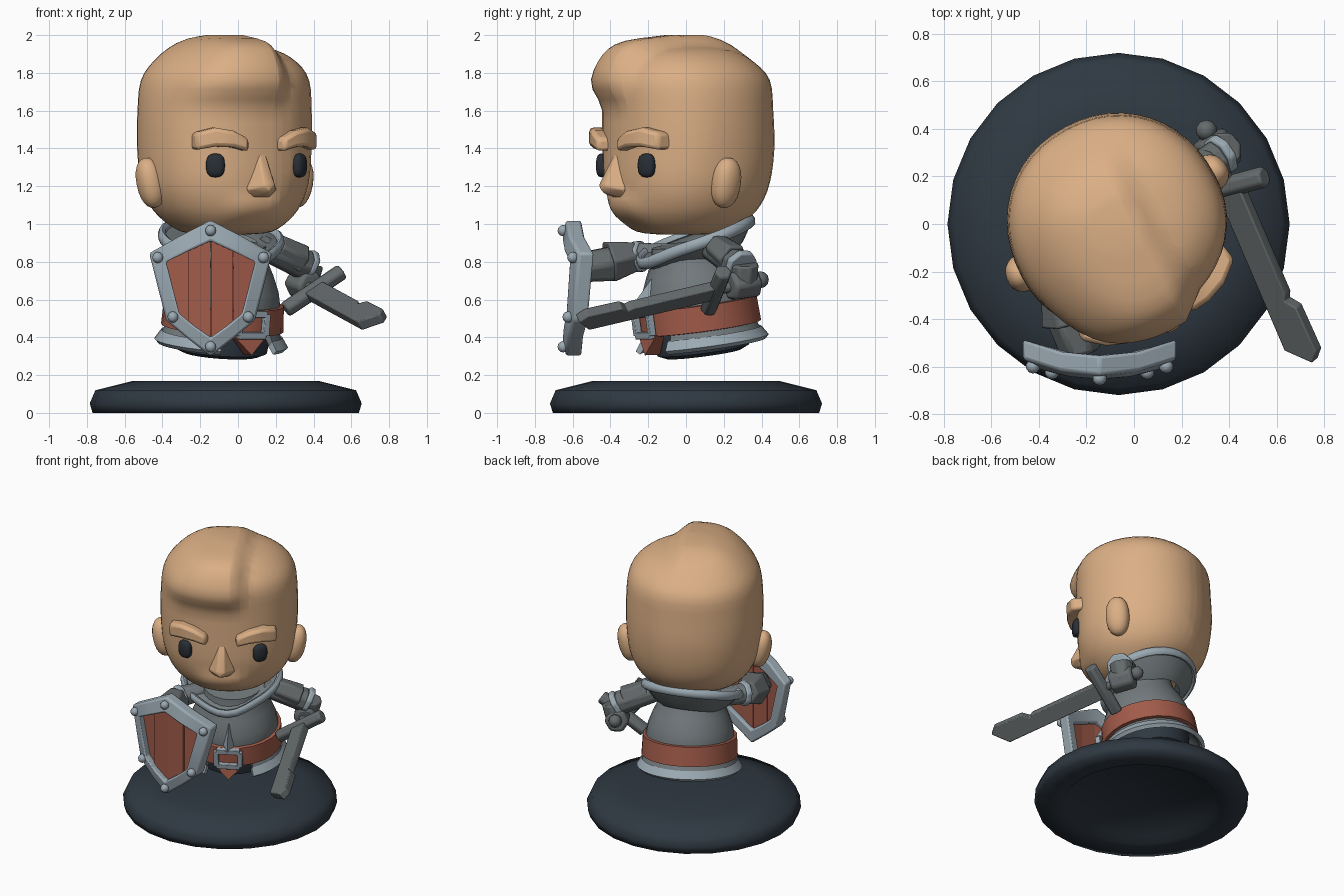
import bpy, bmesh
from math import sin, cos, pi, radians, copysign
from mathutils import Matrix, Vector

cube = bpy.data.objects.get("Cube")
if cube:
    bpy.data.objects.remove(cube)


def material(name, *rgb):
    m = bpy.data.materials.new(name)
    m.use_nodes = True
    m.diffuse_color = (*rgb, 1)
    m.node_tree.nodes["Principled BSDF"].inputs["Base Color"].default_value = (*rgb, 1)
    return m


SKIN = material("skin", .71, .43, .235)
STEEL = material("light steel", .33, .40, .45)
GREY = material("armour grey", .17, .195, .205)
IRON = material("dark iron", .13, .145, .15)
RED = material("brick red", .36, .105, .068)
SLATE = material("dark slate", .028, .04, .054)
EYE = material("eye dark", .022, .028, .036)

T, I = Matrix.Translation, Matrix.Identity(4)


def turn(deg, axis):
    return Matrix.Rotation(radians(deg), 4, axis)


# Frames: whole figure, leaning body, tilted collar
FIG = T((-.065, -.01, 0)) @ turn(28, 'Z')
BODY = FIG @ T((.024, .077, .5)) @ turn(8.5, 'X') @ T((0, 0, -.5))
NECK = FIG @ T((.01, .05, .915)) @ turn(-12, 'Z') @ turn(20, 'X') @ turn(12, 'Z')


def finish(name, bm, mat, frame=I, angle=35, bevel=0):
    bmesh.ops.recalc_face_normals(bm, faces=bm.faces)
    me = bpy.data.meshes.new(name)
    bm.to_mesh(me)
    bm.free()
    me.materials.append(mat)
    me.transform(frame)
    me.shade_smooth()
    me.set_sharp_from_angle(angle=radians(angle))
    ob = bpy.data.objects.new(name, me)
    bpy.context.collection.objects.link(ob)
    if bevel:
        b = ob.modifiers.new("soft edges", 'BEVEL')
        b.width, b.segments = bevel, 2


def loft(rings, wrap=False, cap=True):
    """Skin a list of closed rings."""
    bm = bmesh.new()
    vs = [[bm.verts.new(p) for p in r] for r in rings]
    n = len(rings[0])
    for a, b in zip(vs, vs[1:] + (vs[:1] if wrap else [])):
        for i in range(n):
            j = (i + 1) % n
            bm.faces.new((a[i], a[j], b[j], b[i]))
    if cap and not wrap:
        bm.faces.new(vs[0])
        bm.faces.new(vs[-1])
    return bm


def revolve(profile, n=24):
    return loft([[(r * sin(2 * pi * i / n), -r * cos(2 * pi * i / n), z)
                  for i in range(n)] for r, z in profile])


def sector(section, gap, n=28):
    """Sweep a cross-section round the back, leaving a gap at the front."""
    angles = [radians(gap + (360 - 2 * gap) * i / n) for i in range(n + 1)]
    return loft([[(r * sin(a), -r * cos(a), z) for r, z in section] for a in angles])


def hull(points):
    bm = bmesh.new()
    for p in points:
        bm.verts.new(p)
    bmesh.ops.convex_hull(bm, input=bm.verts)
    return bm


def strut(name, a, b, r1, r2, mat, frame=I, n=8, bevel=.012):
    a, b = Vector(a), Vector(b)
    bm = bmesh.new()
    bmesh.ops.create_cone(bm, cap_ends=True, segments=n, radius1=r1, radius2=r2, depth=(b - a).length)
    rot = (b - a).to_track_quat('Z', 'Y').to_matrix().to_4x4()
    finish(name, bm, mat, frame @ T((a + b) / 2) @ rot @ turn(180 / n, 'Z'), bevel=bevel)


def ball(name, at, size, mat, frame=I, rot=I, power=1, u=20, v=12):
    """Ellipsoid; a power below 1 squares it off."""
    bm = bmesh.new()
    bmesh.ops.create_uvsphere(bm, u_segments=u, v_segments=v, radius=1)
    for p in bm.verts:
        p.co = [copysign(abs(c) ** power, c) for c in p.co]
    finish(name, bm, mat, frame @ T(at) @ rot @ Matrix.Diagonal((*size, 1)), 60)


def step(a, b, t):
    t = min(1, max(0, (t - a) / (b - a)))
    return t * t * (3 - 2 * t)


# Round stand with a shallow hollow underneath
finish("stand", revolve([(.49, .04), (.53, 0), (.705, 0), (.72, .05), (.69, .12), (.49, .17)]), SLATE, T((-.065, 0, 0)), 75)

# Head: lofted rounded rings (z, half width, front depth, back depth)
rows = [(.945, .12, .14, .10), (.96, .24, .25, .20), (1.02, .33, .33, .32), (1.1, .395, .38, .40),
        (1.22, .44, .41, .45), (1.4, .458, .415, .475), (1.6, .458, .418, .467),
        (1.76, .44, .42, .45), (1.855, .375, .365, .365), (1.92, .26, .27, .25), (1.95, .10, .10, .10)]
rows = [Vector(r) for r in rows]
fine = []
for k in range(len(rows) - 1):
    p0, p1, p2, p3 = rows[max(k - 1, 0)], rows[k], rows[k + 1], rows[min(k + 2, len(rows) - 1)]
    for t in (0, 1 / 3, 2 / 3):
        fine.append(p1 + .5 * t * (p2 - p0 + t * (2 * p0 - 5 * p1 + 4 * p2 - p3 + t * (3 * (p1 - p2) + p3 - p0))))
fine.append(rows[-1])


def head_ring(z, rx, front, back, n=48):
    ring = []
    for i in range(n):
        s, c = sin(2 * pi * i / n), -cos(2 * pi * i / n)
        e = 2 / 2.12
        ring.append((rx * copysign(abs(s) ** e, s), (front if c < 0 else back) * copysign(abs(c) ** e, c), z))
    return ring


head = loft([head_ring(*r) for r in fine])
for x in (.06, .12, .18):
    bmesh.ops.bisect_plane(head, geom=head.verts[:] + head.edges[:] + head.faces[:], plane_co=(x, 0, 0), plane_no=(1, 0, 0))
for v in head.verts:
    x, y, z = v.co
    swept = step(.185, .055, x)
    # swept-up forelock with a side parting
    v.co.y -= .07 * swept * step(1.6, 1.76, z) * step(-.1, -.35, y)
    v.co.z += .05 * swept * step(1.72, 1.9, z) * step(.42, .1, y) * step(-.46, -.12, x)
    # mouth bulge
    v.co.y -= .025 * step(.24, .08, abs(x)) * step(.98, 1.07, z) * step(1.18, 1.1, z) * step(-.2, -.3, y)
finish("head", head, SKIN, FIG, 60)

finish("nose", hull([(.015, -.39, 1.41), (-.015, -.39, 1.41), (.03, -.5, 1.2), (-.03, -.5, 1.2), (.092, -.40, 1.18),
                     (-.092, -.40, 1.18), (.055, -.38, 1.135), (-.055, -.38, 1.135), (0, -.49, 1.165)]), SKIN, FIG, 50, .015)

for side, s in (("left", 1), ("right", -1)):
    ball(side + "_eye", (s * .252, -.358, 1.31), (.05, .032, .063), EYE, FIG, turn(s * 32, 'Z'), .75)
    ball(side + "_ear", (s * .445, .015, 1.218), (.07, .08, .135), SKIN, FIG, turn(s * 10, 'Z') @ turn(s * 12, 'Y'), .9)
    brow = [(.085, -.41, 1.418, .035), (.17, -.40, 1.45, .044), (.26, -.365, 1.46, .05), (.345, -.295, 1.437, .046)]
    finish(side + "_brow", loft([[(s * x, y + .05, z - h), (s * (x + .02), y - .055, z - h),
                                  (s * (x + .02), y - .055, z + h), (s * x, y + .05, z + h)]
                                 for x, y, z, h in brow]), SKIN, FIG, 50, .02)

# Body
finish("under_body", revolve([(.2, .31), (.245, .33), (.26, .44), (.25, .5)]), SLATE, BODY)
finish("torso", revolve([(.29, .5), (.30, .58), (.285, .66), (.25, .75), (.215, .82), (.2, .9)]), GREY, BODY, 50)
finish("belt", revolve([(.29, .445), (.325, .45), (.318, .585), (.29, .59)]), RED, BODY, 40)
finish("skirt", sector([(.29, .47), (.335, .375), (.315, .365), (.25, .46)], 30), GREY, BODY)
finish("skirt_trim", sector([(.322, .42), (.355, .37), (.335, .35), (.30, .39)], 28), STEEL, BODY)
finish("front_cloth", hull([(s * .1, y, .455) for s in (1, -1) for y in (-.27, -.32)]
                           + [(0, -.26, .345), (0, -.35, .355)]), RED, BODY)
finish("chest_ridge", hull([(.045, -.27, .585), (-.045, -.27, .585), (0, -.365, .585), (0, -.36, .65), (0, -.24, .76)]),
       STEEL, BODY)
corners = [(-.08, -.335, .457), (.08, -.335, .457), (.08, -.335, .573), (-.08, -.335, .573)]
for a, b in zip(corners, corners[1:] + corners[:1]):
    strut("buckle_bar", a, b, .025, .025, STEEL, BODY, 4, .004)


# Flared collar, close at the front with a point, and a rolled rim
def collar_ring(r, z, point, n=32):
    ring = []
    for i in range(n):
        a = 2 * pi * i / n
        k = point * max(0, cos(a)) ** 8
        q = r * (1 - .14 * max(0, cos(a))) + k
        ring.append((sin(a) * q, -cos(a) * q, z - k / 2))
    return ring


finish("collar", loft([collar_ring(.19, -.13, 0), collar_ring(.25, -.09, .02), collar_ring(.325, -.01, .04),
                       collar_ring(.30, .005, .04), collar_ring(.2, -.02, 0)], cap=False), GREY, NECK, 50)
tube = [[p + Vector((p.x, p.y, 0)).normalized() * .022 * cos(t) + Vector((0, 0, .032 * sin(t)))
         for t in (2 * pi * j / 8 for j in range(8))] for p in map(Vector, collar_ring(.325, 0, .04))]
finish("collar_rim", loft(tube, wrap=True), STEEL, NECK, 60)

# Left arm
strut("left_upper_arm", (.12, .12, .88), (.36, .28, .78), .065, .085, IRON)
strut("left_shoulder_plate", (.2, .16, .88), (.33, .25, .81), .075, .09, IRON, n=6)
strut("left_cuff", (.35, .28, .79), (.38, .30, .77), .092, .092, STEEL)
strut("left_forearm", (.38, .31, .79), (.35, .31, .66), .08, .07, IRON)
strut("left_fist", (.39, .23, .67), (.31, .37, .69), .085, .085, IRON, n=6, bevel=.02)

# Sword
start, tip = Vector((.405, .16, .65)), Vector((.725, -.585, .475))
along = (tip - start).normalized()
across = Vector((.29, .13, .22))
across = (across - along * across.dot(along)).normalized()
flat = along.cross(across)
L = (tip - start).length
outline = [(0, .055), (.62, .055), (.65, .04), (.7, .08), (.95, .085), (1, .045), (.9, -.06), (0, -.06)]
finish("sword_blade", loft([[start + along * l * L + across * w + flat * h for l, w in outline]
                            for h in (-.028, .028)]), IRON, bevel=.006)
strut("sword_guard", start - across * .19, start + across * .18, .048, .048, IRON, n=6)
strut("sword_grip", start, start - along * .25, .03, .03, IRON)
ball("sword_pommel", start - along * .26, (.045, .045, .045), IRON, u=10, v=6)

# Right arm
strut("right_upper_arm", (-.19, -.03, .84), (-.31, -.26, .83), .06, .075, GREY)
strut("right_cuff", (-.29, -.23, .83), (-.31, -.27, .825), .088, .088, STEEL)
strut("right_forearm", (-.31, -.26, .83), (-.27, -.41, .80), .085, .125, IRON, n=6)
strut("right_fist", (-.27, -.39, .79), (-.22, -.55, .77), .105, .09, IRON, n=6, bevel=.02)

# Shield: bent six-cornered frame, planks and rivets
SHIELD = T((-.145, -.60, 0))
right_outer = [(.165, .935), (.325, .845), (.235, .49), (.12, .393)]
right_inner = [(.12, .855), (.235, .80), (.165, .525), (.085, .46)]


def full_outline(half, top, bottom):
    return [(0, top)] + half + [(0, bottom)] + [(-x, z) for x, z in reversed(half)]


outer, inner = full_outline(right_outer, 1.02, .30), full_outline(right_inner, .91, .40)


def bend(x, y):
    return y + .65 * x * x


frame = [[(x1, bend(x1, -.035), z1), (x1, bend(x1, .045), z1), (x2, bend(x2, .05), z2), (x2, bend(x2, -.055), z2)]
         for (x1, z1), (x2, z2) in zip(outer, inner)]
finish("shield_frame", loft(frame, wrap=True), STEEL, SHIELD, 25, .012)
cuts = (-.3, -.12, 0, .12, .3)
for k, (lo, hi) in enumerate(zip(cuts, cuts[1:])):
    depth = -.012 if k in (1, 2) else -.002
    plank = loft([[(x * 1.08, y, .65 + (z - .65) * 1.06) for x, z in inner] for y in (depth, .02)])
    for x, d in ((lo + .001, -1), (hi - .001, 1)):
        bmesh.ops.bisect_plane(plank, geom=plank.verts[:] + plank.edges[:] + plank.faces[:], plane_co=(x, 0, 0),
                               plane_no=(d, 0, 0), clear_outer=True)
        bmesh.ops.holes_fill(plank, edges=[e for e in plank.edges if e.is_boundary])
    for v in plank.verts:
        v.co.y = bend(v.co.x, v.co.y)
    finish("shield_plank", plank, RED, SHIELD, 20)
for k in (0, 2, 3, 5, 7, 8):
    x, z = (outer[k][0] + inner[k][0]) / 2, (outer[k][1] + inner[k][1]) / 2
    ball("shield_rivet", (x, bend(x, -.05), z), (.03, .03, .03), STEEL, SHIELD, u=10, v=6)
